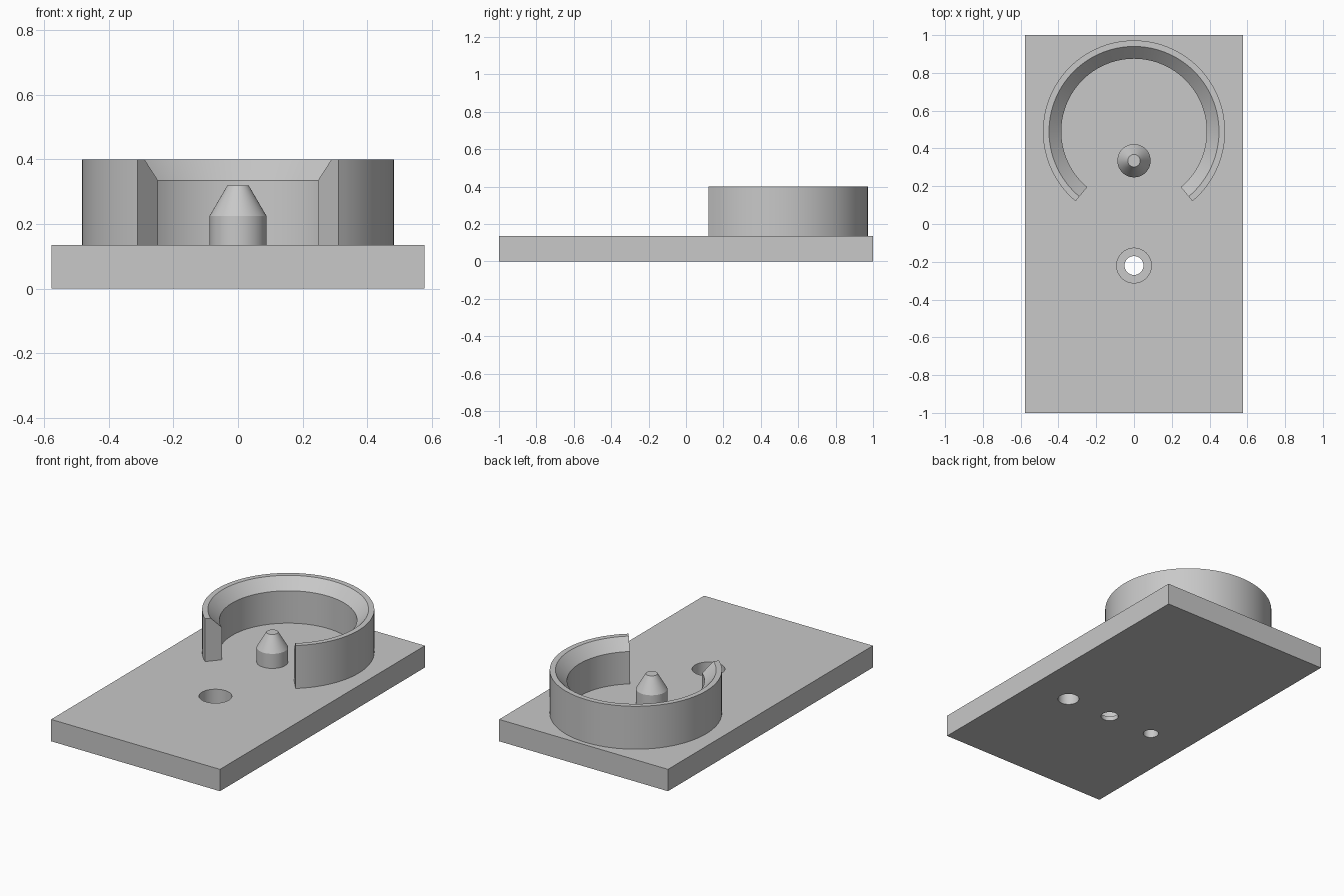
import bpy
import bmesh
from math import cos, sin, radians

cube = bpy.data.objects.get("Cube")
if cube:
    bpy.data.objects.remove(cube, do_unlink=True)

GREY = (0.58, 0.58, 0.58, 1)
grey = bpy.data.materials.new("plain_grey")
grey.use_nodes = True
grey.diffuse_color = GREY
grey.node_tree.nodes["Principled BSDF"].inputs["Base Color"].default_value = GREY

PLATE_TOP = 0.135
HALF_WIDTH = 0.577


def make_object(name, bm):
    bmesh.ops.recalc_face_normals(bm, faces=bm.faces)
    mesh = bpy.data.meshes.new(name)
    bm.to_mesh(mesh)
    bm.free()
    mesh.materials.append(grey)
    obj = bpy.data.objects.new(name, mesh)
    bpy.context.collection.objects.link(obj)
    return obj


def select_only(obj):
    bpy.ops.object.select_all(action="DESELECT")
    obj.select_set(True)
    bpy.context.view_layer.objects.active = obj


def smooth(obj):
    select_only(obj)
    bpy.ops.object.shade_smooth_by_angle(angle=radians(30))


def revolve(name, profile, x, y, start=0, sweep=360, steps=64):
    """Turn an (r, z) profile; a full turn gives a capped solid, a part turn a closed band."""
    full = sweep == 360
    bm = bmesh.new()
    slices = []
    for i in range(steps if full else steps + 1):
        a = radians(start + sweep * i / steps)
        slices.append([bm.verts.new((x + r * cos(a), y + r * sin(a), z)) for r, z in profile])
    n = len(profile)
    for i in range(steps):
        s, t = slices[i], slices[(i + 1) % len(slices)]
        for j in range(n - 1 if full else n):
            k = (j + 1) % n
            bm.faces.new((s[j], t[j], t[k], s[k]))
    if full:
        bm.faces.new([s[0] for s in slices])
        bm.faces.new([s[-1] for s in slices])
    else:
        bm.faces.new(slices[0])
        bm.faces.new(slices[-1])
    return make_object(name, bm)


# Base plate
bm = bmesh.new()
bmesh.ops.create_cube(bm, size=1)
bmesh.ops.scale(bm, vec=(2 * HALF_WIDTH, 2, PLATE_TOP), verts=bm.verts)
bmesh.ops.translate(bm, vec=(0, 0, PLATE_TOP / 2), verts=bm.verts)
plate = make_object("base_plate", bm)

# Counterbored screw hole, with a blind hole on each side of it underneath
HOLE_Y = -0.22
cutters = [
    revolve("screw_hole_cutter", [(0.05, -0.1), (0.05, 0.028), (0.092, 0.028), (0.092, 0.3)], 0, HOLE_Y),
    revolve("left_hole_cutter", [(0.061, -0.1), (0.061, 0.1)], 0.312, HOLE_Y),
    revolve("right_hole_cutter", [(0.044, -0.1), (0.044, 0.1)], -0.312, HOLE_Y),
]
select_only(plate)
for cutter in cutters:
    cutter.hide_render = True
    mod = plate.modifiers.new("hole", "BOOLEAN")
    mod.operation = "DIFFERENCE"
    mod.solver = "EXACT"
    mod.object = cutter
    bpy.ops.object.modifier_apply(modifier=mod.name)
    bpy.data.objects.remove(cutter, do_unlink=True)
smooth(plate)

# Open ring wall with a bevelled inner lip; the gap faces the front
wall = [(0.385, PLATE_TOP), (0.482, PLATE_TOP), (0.482, 0.4), (0.45, 0.4), (0.385, 0.335)]
smooth(revolve("ring_wall", wall, 0, 0.49, start=-50, sweep=280, steps=80))

# Centring post with a tapered tip
post = [(0.088, PLATE_TOP), (0.088, 0.225), (0.033, 0.319)]
smooth(revolve("centre_post", post, 0, 0.335))
